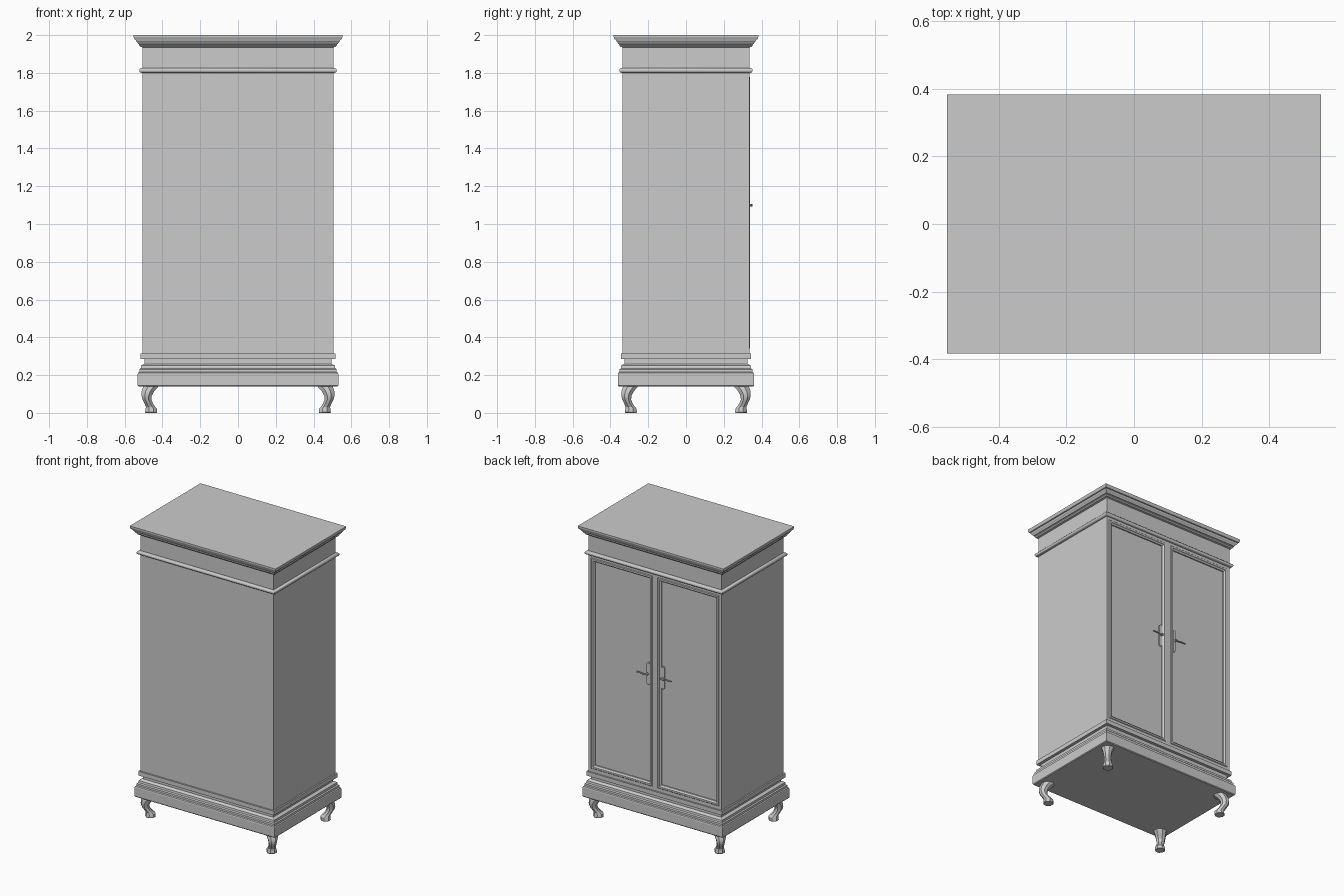
import bpy, bmesh, math
from mathutils import Vector

if "Cube" in bpy.data.objects:
    bpy.data.objects.remove(bpy.data.objects["Cube"])

HX, HY = 0.505, 0.335          # half size of the carcass


def finish(name, bm, smooth=None):
    bmesh.ops.recalc_face_normals(bm, faces=bm.faces)
    me = bpy.data.meshes.new(name)
    bm.to_mesh(me)
    bm.free()
    ob = bpy.data.objects.new(name, me)
    bpy.context.collection.objects.link(ob)
    if smooth:
        bpy.ops.object.select_all(action='DESELECT')
        ob.select_set(True)
        bpy.context.view_layer.objects.active = ob
        bpy.ops.object.shade_smooth_by_angle(angle=math.radians(smooth))
    return ob


def loft(name, loops, closed=False, smooth=None):
    """Skin loops of equal length; cap both ends or join last to first."""
    bm = bmesh.new()
    rings = [[bm.verts.new(p) for p in lp] for lp in loops]
    n = len(rings[0])
    pairs = list(zip(rings, rings[1:]))
    if closed:
        pairs.append((rings[-1], rings[0]))
    else:
        bm.faces.new(rings[0])
        bm.faces.new(rings[-1])
    for a, b in pairs:
        for i in range(n):
            j = (i + 1) % n
            bm.faces.new((a[i], a[j], b[j], b[i]))
    return finish(name, bm, smooth)


def tier(name, profile, smooth=None):
    """Rectangular moulding: profile of (overhang, z) around the carcass."""
    return loft(name, [[(sx * (HX + o), sy * (HY + o), z) for sx, sy in
                        ((-1, -1), (1, -1), (1, 1), (-1, 1))]
                       for o, z in profile], smooth=smooth)


def box(name, x, y, z):
    return loft(name, [[(x[0], y[0], h), (x[1], y[0], h),
                        (x[1], y[1], h), (x[0], y[1], h)] for h in z])


# plinth with stepped moulding
tier("plinth", [(0.022, 0.14), (0.026, 0.145), (0.026, 0.205), (0.024, 0.212),
                (0.017, 0.216), (0.017, 0.23), (0.010, 0.236), (0.008, 0.25),
                (0.0, 0.256), (-0.010, 0.26), (-0.010, 0.285)])
tier("base_moulding", [(0.010, 0.285), (0.010, 0.314)])

# frieze, bead and cornice
tier("frieze", [(0, 1.79), (0, 1.95)])
tier("bead", [(0.0, 1.80)] + [(0.007 + 0.011 * math.cos(a), 1.813 + 0.012 * math.sin(a))
     for a in [math.radians(-90 + 30 * k) for k in range(7)]] + [(0.0, 1.826)], smooth=35)
tier("cornice", [(0.0, 1.935), (0.012, 1.938), (0.018, 1.945), (0.018, 1.951),
                 (0.023, 1.953), (0.027, 1.96), (0.034, 1.968), (0.037, 1.976),
                 (0.043, 1.978), (0.048, 1.99), (0.048, 2.0)])

# carcass with face frame around the door openings
DX0, DX1, DZ0, DZ1 = 0.02, 0.485, 0.338, 1.782
box("carcass", (-HX, HX), (-HY, 0.322), (0.30, 1.81))
box("centre_stile", (-DX0, DX0), (0.32, HY), (DZ0, DZ1))
box("bottom_rail", (-HX, HX), (0.32, HY), (0.30, DZ0))
box("top_rail", (-HX, HX), (0.32, HY), (DZ1, 1.81))

for s, side in ((-1, "left"), (1, "right")):
    box(side + "_stile", sorted((s * DX1, s * HX)), (0.32, HY), (DZ0, DZ1))
    # door frame moulding swept round the opening
    loft(side + "_door_frame",
         [[(s * (DX0 + i), y, DZ0 + i), (s * (DX1 - i), y, DZ0 + i),
           (s * (DX1 - i), y, DZ1 - i), (s * (DX0 + i), y, DZ1 - i)]
          for i, y in ((0, 0.32), (0, 0.335), (0.004, 0.339), (0.015, 0.339),
                       (0.019, 0.333), (0.025, 0.330), (0.025, 0.32))], closed=True)
    # handle plate with pointed ends
    plate = [(-0.011, -0.068), (0, -0.08), (0.011, -0.068),
             (0.011, 0.068), (0, 0.08), (-0.011, 0.068)]
    loft(side + "_handle_plate",
         [[(s * (0.057 + u), y, 1.1 + v) for u, v in plate] for y in (0.32, 0.331)])
    # handle spindle and curved lever
    ring = [math.radians(45 * k) for k in range(8)]
    loft(side + "_handle_spindle",
         [[(s * 0.057 + 0.007 * math.cos(a), y, 1.1 + 0.007 * math.sin(a))
           for a in ring] for y in (0.328, 0.352)], smooth=50)
    loft(side + "_handle_lever",
         [[(s * x, 0.347 + r * math.cos(a), z + r * math.sin(a)) for a in ring]
          for x, z, r in ((0.05, 1.1, 0.005), (0.075, 1.097, 0.005),
                          (0.10, 1.101, 0.005), (0.13, 1.1, 0.004))], smooth=50)

# cabriole legs: (z, diagonal shift, half width), chamfered square section set at 45 degrees
LEG = [(0.15, 0.0, 0.038), (0.135, 0.004, 0.038), (0.115, 0.017, 0.032),
       (0.09, 0.024, 0.026), (0.07, 0.022, 0.023), (0.05, 0.013, 0.022),
       (0.032, 0.003, 0.024), (0.022, -0.001, 0.029), (0.004, 0.0, 0.031), (0.0, 0.0, 0.029)]
for sx in (-1, 1):
    for sy in (-1, 1):
        d = Vector((sx, sy, 0)).normalized()
        t = Vector((-d.y, d.x, 0))
        section = [(1, .45), (.45, 1), (-.45, 1), (-1, .45),
                   (-1, -.45), (-.45, -1), (.45, -1), (1, -.45)]
        loops = []
        for z, shift, r in LEG:
            c = Vector((sx * 0.46, sy * 0.292, z)) + d * shift * 1.4
            loops.append([c + d * u * r + t * v * r for u, v in section])
        loft(("front" if sy < 0 else "back") + ("_left" if sx < 0 else "_right") + "_leg",
             loops, smooth=30)
